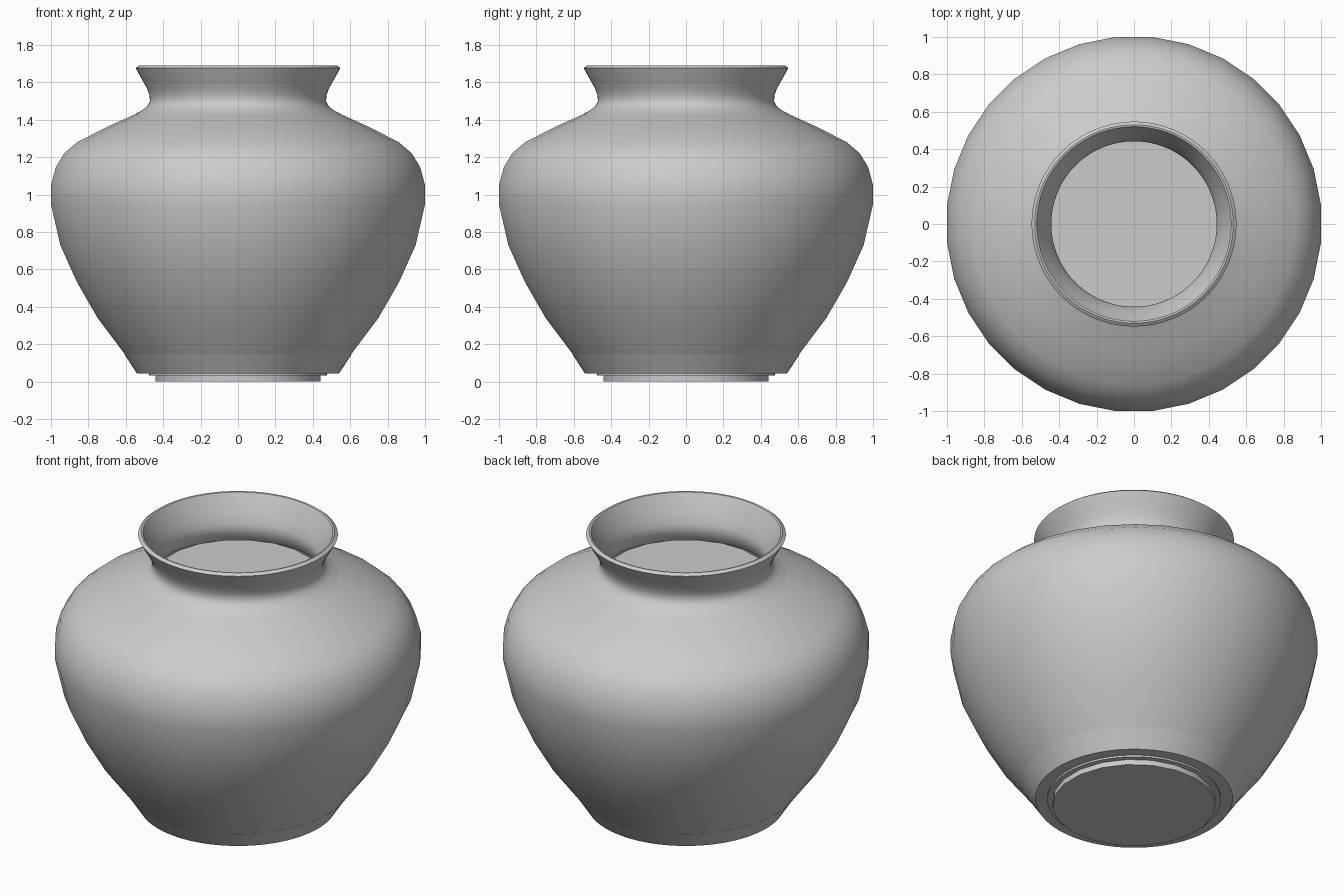
import bpy, bmesh, math

if "Cube" in bpy.data.objects:
    bpy.data.objects.remove(bpy.data.objects["Cube"])


def lathe(name, profile, sides, cap_start=False, cap_end=False):
    """Spin a (radius, height) profile round z, with flats facing the axes."""
    bm = bmesh.new()
    grow = 1 / math.cos(math.pi / sides)
    rings = []
    for r, z in profile:
        ring = []
        for i in range(sides):
            a = 2 * math.pi * (i + 0.5) / sides
            ring.append(bm.verts.new((r * grow * math.cos(a), r * grow * math.sin(a), z)))
        rings.append(ring)
    for low, high in zip(rings, rings[1:]):
        for i in range(sides):
            j = (i + 1) % sides
            bm.faces.new((low[i], low[j], high[j], high[i]))
    if cap_start:
        bm.faces.new(rings[0][::-1])
    if cap_end:
        bm.faces.new(rings[-1])
    mesh = bpy.data.meshes.new(name)
    bm.to_mesh(mesh)
    bm.free()
    obj = bpy.data.objects.new(name, mesh)
    bpy.context.collection.objects.link(obj)
    bpy.ops.object.select_all(action='DESELECT')
    obj.select_set(True)
    bpy.context.view_layer.objects.active = obj
    bpy.ops.object.shade_smooth_by_angle(angle=math.radians(35))
    return obj


# Rounded belly and shoulder
lathe("body", [(0.60, 0.14), (0.75, 0.34), (0.86, 0.53), (0.95, 0.73),
               (1.0, 0.95), (1.0, 1.05), (0.975, 1.145), (0.93, 1.22),
               (0.86, 1.28), (0.705, 1.36), (0.55, 1.43)], 32)

# Flared neck: outside, rim, then inside down past the throat
lathe("neck", [(0.555, 1.428), (0.51, 1.452), (0.483, 1.475), (0.471, 1.50),
               (0.473, 1.53), (0.485, 1.565), (0.51, 1.61), (0.53, 1.645),
               (0.547, 1.677), (0.53, 1.69), (0.52, 1.688), (0.495, 1.64),
               (0.465, 1.58), (0.447, 1.53), (0.442, 1.50), (0.45, 1.46),
               (0.475, 1.42)], 96)

# Tapered foot with a stepped underside
lathe("foot", [(0.43, 0.032), (0.475, 0.032), (0.475, 0.043), (0.54, 0.043),
               (0.608, 0.148), (0.59, 0.148)], 96)

# Inner core: closes the mouth below the throat and shows as the base disc
lathe("inner_core", [(0.442, 0.0), (0.442, 1.435)], 20, True, True)
